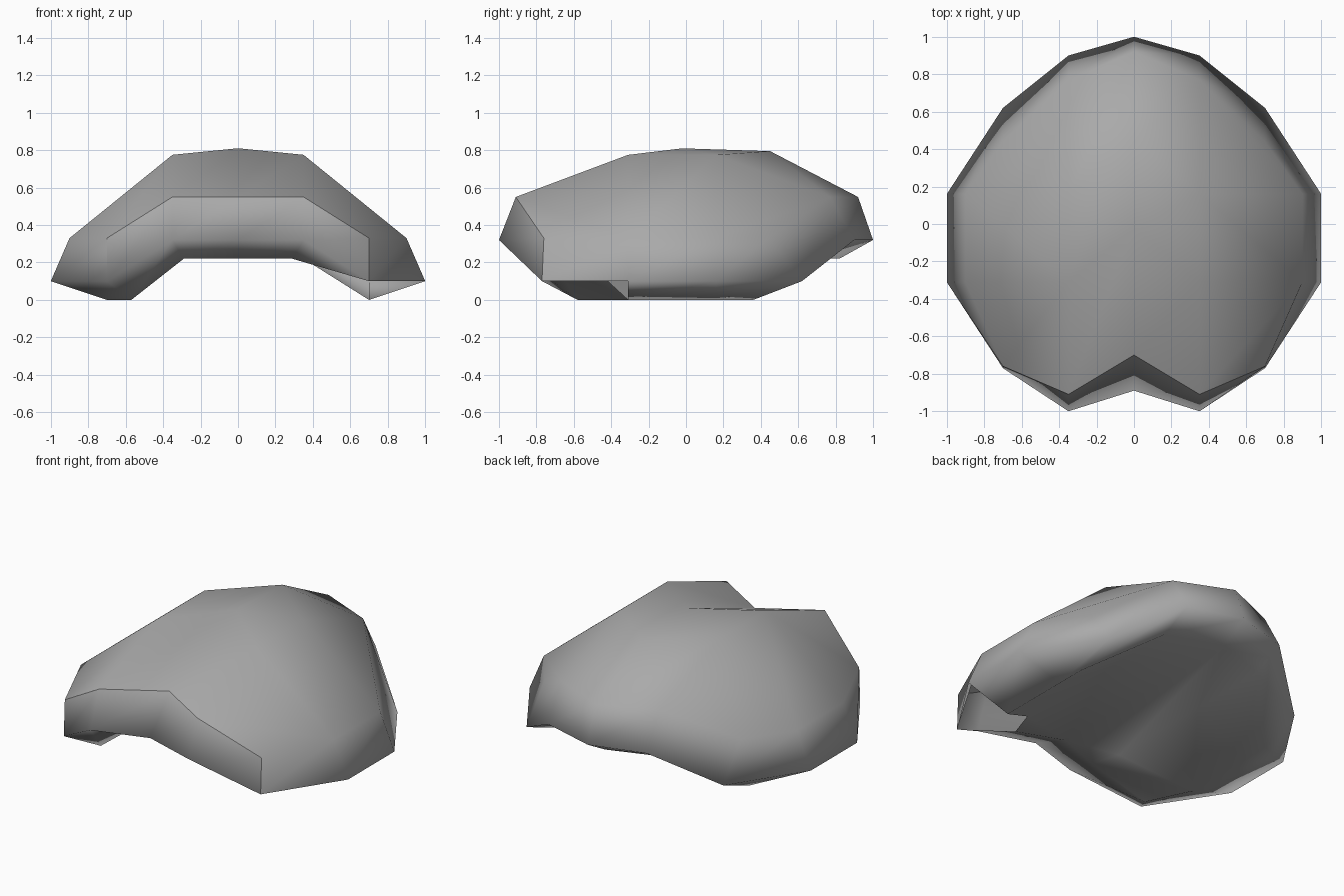
import bpy
import bmesh

cube = bpy.data.objects.get("Cube")
if cube:
    bpy.data.objects.remove(cube, do_unlink=True)

# One grey material
grey = bpy.data.materials.new("plain_grey")
grey.use_nodes = True
colour = (0.4, 0.4, 0.4, 1)
grey.diffuse_color = colour
grey.node_tree.nodes["Principled BSDF"].inputs["Base Color"].default_value = colour

# Half outlines, running from the front centre to the back centre
HALF = {
    "mid": [(0, -.89, .32), (.35, -1, .32), (.7, -.77, .1), (1, -.31, .1),
            (1, .16, .1), (.7, .62, .1), (.35, .9, .32), (0, 1, .32)],
    "top": [(0, -.7, .55), (.35, -.91, .55), (.7, -.76, .33), (.9, -.31, .33),
            (.9, .16, .33), (.7, .44, .33), (.35, .77, .55), (0, .92, .55)],
    "low": [(0, -.62, .22), (.29, -.73, .22), (.57, -.58, 0), (.7, -.31, 0),
            (.7, .16, 0), (.7, .36, 0), (.35, .7, .22), (0, .82, .22)],
    "crown": [(0, -.02, .81), (.35, -.31, .775), (.35, .16, .775), (0, .45, .795)],
    "arch": [(.35, -.55, .22), (.35, .16, .22)],
}

bm = bmesh.new()


def build_half(side):
    """Make one side of the shell; side is the sign of x."""
    ring = {name: [bm.verts.new((side * x, y, z)) for x, y, z in points]
            for name, points in HALF.items()}
    mid, top, low = ring["mid"], ring["top"], ring["low"]
    front, flank, rear, tail = ring["crown"]
    arch_front, arch_rear = ring["arch"]

    def face(*verts):
        bm.faces.new(verts if side > 0 else verts[::-1])

    # Rim bands; the model's left front corner is open underneath
    for i in range(len(mid) - 1):
        j = i + 1
        face(mid[i], mid[j], top[j], top[i])
        if side > 0 and i == 1:
            face(low[i], mid[j], mid[i])
        elif not (side > 0 and i == 2):
            face(low[i], low[j], mid[j], mid[i])

    # Domed upper surface
    face(top[0], top[1], flank, front)
    face(top[1], top[2], top[3], flank)
    face(top[3], top[4], rear, flank)
    face(top[4], top[5], top[6], rear)
    face(top[6], top[7], tail, rear)
    face(front, flank, rear, tail)

    # Arched underside
    face(arch_front, low[1], low[0])
    if side < 0:
        face(arch_front, low[3], low[2], low[1])
    face(arch_front, arch_rear, low[4], low[3])
    face(arch_rear, low[6], low[5], low[4])
    face(low[0], low[7], arch_rear, arch_front)
    face(low[7], low[6], arch_rear)


build_half(1)
build_half(-1)
bmesh.ops.remove_doubles(bm, verts=bm.verts, dist=0.001)

# Smooth shading, creased along the front lip and the front corners
for f in bm.faces:
    f.smooth = True
for e in bm.edges:
    a, b = (v.co for v in e.verts)
    lip = all(p.y < -.6 and p.z > .325 for p in (a, b))
    corner = abs(a.x - b.x) < .01 and abs(abs(a.x) - .7) < .01 and abs(a.z - b.z) > .2
    if lip or corner:
        e.smooth = False

mesh = bpy.data.meshes.new("arched_shell")
bm.to_mesh(mesh)
bm.free()
mesh.materials.append(grey)
shell = bpy.data.objects.new("arched_shell", mesh)
bpy.context.collection.objects.link(shell)
